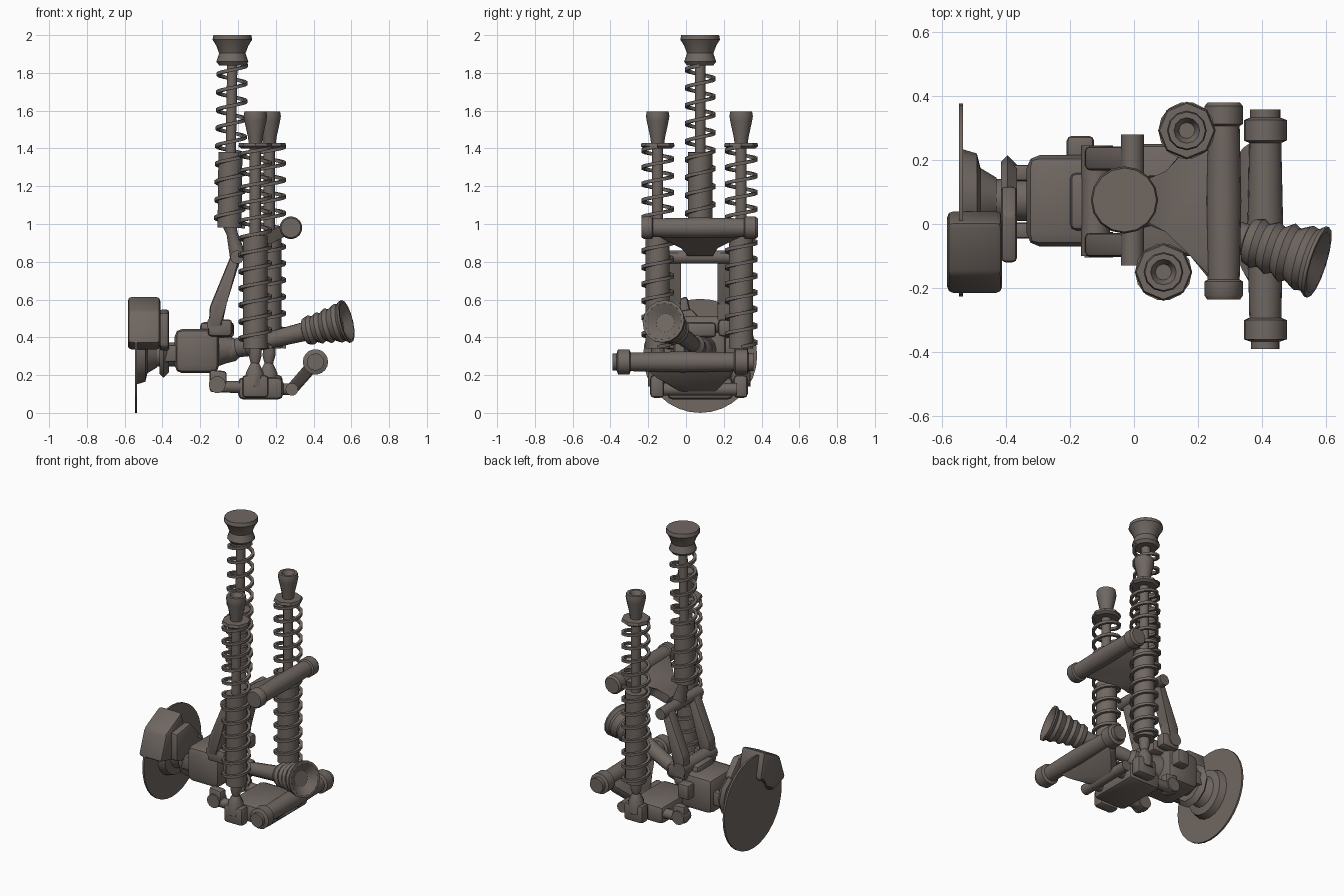
import bpy, bmesh, math
from mathutils import Vector

mat = bpy.data.materials.new("dark_metal")
mat.diffuse_color = (0.16, 0.135, 0.12, 1)


def finish(name, bm, angle=35):
    bmesh.ops.recalc_face_normals(bm, faces=bm.faces)
    me = bpy.data.meshes.new(name)
    bm.to_mesh(me)
    bm.free()
    me.shade_smooth()
    me.set_sharp_from_angle(angle=math.radians(angle))
    me.materials.append(mat)
    ob = bpy.data.objects.new(name, me)
    bpy.context.collection.objects.link(ob)
    return ob


def lathe(name, p0, p1, prof, seg=14):
    """Turned part along p0->p1; prof = (fraction, radius) pairs."""
    p0, p1 = Vector(p0), Vector(p1)
    q = (p1 - p0).to_track_quat('Z', 'Y')
    bm = bmesh.new()
    rings = []
    for t, r in prof:
        c = p0.lerp(p1, t)
        rings.append([bm.verts.new(c + q @ Vector((r * math.cos(a), r * math.sin(a), 0)))
                      for a in (2 * math.pi * i / seg for i in range(seg))])
    for a, b in zip(rings, rings[1:]):
        for i in range(seg):
            j = (i + 1) % seg
            bm.faces.new((a[i], a[j], b[j], b[i]))
    bm.faces.new(rings[0])
    bm.faces.new(rings[-1])
    return finish(name, bm)


def rod(name, p0, p1, r, r2=None, seg=14):
    return lathe(name, p0, p1, [(0, r), (1, r2 or r)], seg)


def box(name, x, y, z, bevel=0.02):
    bm = bmesh.new()
    bmesh.ops.create_cube(bm, size=1)
    for v in bm.verts:
        v.co = [(r[0] + r[1]) / 2 + c * (r[1] - r[0]) for r, c in zip((x, y, z), v.co)]
    if bevel:
        bmesh.ops.bevel(bm, geom=bm.edges[:], offset=bevel, segments=2, profile=0.5, affect='EDGES')
    return finish(name, bm)


def plate(name, pts, thick, bevel=0.015):
    """Flat polygon in space thickened both ways along its normal."""
    bm = bmesh.new()
    pts = [Vector(p) for p in pts]
    n = (pts[1] - pts[0]).cross(pts[2] - pts[0]).normalized() * thick / 2
    a = [bm.verts.new(p + n) for p in pts]
    b = [bm.verts.new(p - n) for p in pts]
    bm.faces.new(a)
    bm.faces.new(b[::-1])
    for i in range(len(pts)):
        j = (i + 1) % len(pts)
        bm.faces.new((a[i], b[i], b[j], a[j]))
    bmesh.ops.bevel(bm, geom=bm.edges[:], offset=bevel, segments=2, profile=0.5, affect='EDGES')
    return finish(name, bm)


def spring(name, p0, p1, r, turns, wire=0.009, n=14):
    """Coil with a small square-section wire."""
    p0, p1 = Vector(p0), Vector(p1)
    bm = bmesh.new()
    prev = None
    total = int(turns * n)
    for i in range(total + 1):
        a = 2 * math.pi * i / n
        c = p0.lerp(p1, i / total)
        d = Vector((math.cos(a), math.sin(a), 0))
        ring = [bm.verts.new(c + d * (r + u * wire) + Vector((0, 0, w * wire)))
                for u, w in ((-1, -1), (1, -1), (1, 1), (-1, 1))]
        if prev:
            for k in range(4):
                m = (k + 1) % 4
                bm.faces.new((prev[k], prev[m], ring[m], ring[k]))
        else:
            bm.faces.new(ring)
        prev = ring
    bm.faces.new(prev[::-1])
    return finish(name, bm)


# Tall centre shock
lathe("centre_shock_mount", (-0.03, 0.075, 1.84), (-0.03, 0.075, 2.0),
      [(0, 0.07), (0.12, 0.085), (0.4, 0.07), (0.65, 0.085), (0.85, 0.105), (1, 0.1)], 16)
rod("centre_shock_rod", (-0.04, 0.075, 1.3), (-0.03, 0.075, 1.86), 0.028)
rod("centre_shock_body", (-0.045, 0.075, 0.98), (-0.04, 0.075, 1.38), 0.065)
spring("centre_shock_spring", (-0.045, 0.075, 0.985), (-0.03, 0.075, 1.84), 0.074, 9)
lathe("centre_shock_foot", (-0.045, 0.075, 1.0), (0, 0.075, 0.83), [(0, 0.04), (0.3, 0.03), (1, 0.045)])

# Pair of shorter shocks standing on the lower arm
for tag, x, y in (("front", 0.092, -0.15), ("rear", 0.165, 0.292)):
    lathe(tag + "_shock_mount", (x, y, 1.43), (x, y, 1.595),
          [(0, 0.035), (0.2, 0.04), (0.7, 0.058), (0.85, 0.062), (1, 0.058), (1, 0.04), (0.8, 0.025)], 12)
    lathe(tag + "_spring_seat", (x, y, 1.40), (x, y, 1.43), [(0, 0.075), (0.4, 0.09), (1, 0.085)], 8)
    rod(tag + "_shock_rod", (x, y, 0.9), (x, y, 1.45), 0.03)
    rod(tag + "_shock_body", (x, y, 0.34), (x, y, 0.94), 0.065)
    spring(tag + "_shock_spring", (x, y, 0.35), (x, y, 1.41), 0.08, 12)
    lathe(tag + "_shock_foot", (x - 0.005, y, 0.14), (x, y, 0.345),
          [(0, 0.05), (0.35, 0.05), (0.6, 0.024), (0.78, 0.035), (1, 0.035)], 10)
    box(tag + "_shock_lug", (x - 0.07, x + 0.07), (y - 0.04, y + 0.035), (0.08, 0.2))

# Upper arm: pivot bar, triangular plate and hinge pin
lathe("upper_pivot_bar", (0.28, -0.235, 0.98), (0.28, 0.38, 0.98),
      [(0, 0.052), (0.02, 0.06), (0.09, 0.06), (0.1, 0.05), (0.5, 0.055), (0.88, 0.05),
       (0.89, 0.06), (0.98, 0.06), (1, 0.05)], 18)
plate("upper_arm", [(0.03, 0.0, 0.85), (0.12, -0.01, 0.9), (0.24, -0.17, 0.965), (0.31, -0.17, 1.0),
                    (0.31, 0.32, 1.0), (0.24, 0.32, 0.965), (0.12, 0.15, 0.9), (0.03, 0.15, 0.85)], 0.06)
rod("upper_hinge_pin", (-0.005, -0.13, 0.825), (-0.005, 0.28, 0.825), 0.036)

# Yoke link running down from the hinge to the gearbox
rod("yoke_cross", (-0.12, -0.1, 0.47), (-0.12, 0.245, 0.47), 0.045)
for y in (-0.065, 0.205):
    plate("yoke_leg", [(-0.035, y, 0.84), (0.03, y, 0.85), (-0.075, y, 0.58),
                       (-0.08, y, 0.45), (-0.155, y, 0.45), (-0.15, y, 0.56)], 0.075)
    box("yoke_ear", (-0.16, -0.03), (y - 0.035, y + 0.035), (0.405, 0.495))
    rod("lower_pin", (-0.11, y - 0.04, 0.15), (-0.11, y + 0.04, 0.15), 0.045)
    plate("lower_ear", [(-0.15, y, 0.11), (-0.15, y, 0.23), (-0.06, y, 0.22), (-0.06, y, 0.11)], 0.06)
    rod("lower_link", (-0.12, y, 0.14), (0.06, y, 0.135), 0.032)

# Lower arm: centre block, triangular plate and pivot bar
box("lower_block", (0.0, 0.24), (-0.1, 0.25), (0.07, 0.19), 0.03)
rod("lower_hinge_pin", (0.285, -0.12, 0.125), (0.285, 0.27, 0.125), 0.034)
for y in (-0.03, 0.18):
    rod("lower_hinge_stub", (0.2, y, 0.125), (0.3, y, 0.125), 0.032)
plate("lower_arm", [(0.28, -0.01, 0.12), (0.36, -0.15, 0.21), (0.42, -0.27, 0.28),
                    (0.42, 0.28, 0.28), (0.36, 0.24, 0.21), (0.28, 0.15, 0.12)], 0.065)
lathe("lower_pivot_bar", (0.41, -0.39, 0.27), (0.41, 0.358, 0.27),
      [(0, 0.045), (0.03, 0.045), (0.04, 0.067), (0.12, 0.067), (0.13, 0.05), (0.5, 0.056),
       (0.86, 0.05), (0.87, 0.067), (0.955, 0.067), (0.965, 0.048), (1, 0.048)], 18)

# Gearbox and hub carrier
box("gearbox", (-0.335, -0.1), (-0.07, 0.215), (0.21, 0.445), 0.04)
rod("gearbox_nose", (-0.15, 0.075, 0.33), (-0.03, 0.075, 0.34), 0.1, 0.065)
box("gearbox_lug", (-0.21, -0.125), (0.19, 0.275), (0.3, 0.4), 0.015)
box("steering_mount", (-0.2, -0.02), (-0.02, 0.16), (0.4, 0.48), 0.02)
rod("carrier_stub", (-0.48, 0.075, 0.31), (-0.3, 0.075, 0.31), 0.065)
for y in (-0.02, 0.16):
    box("carrier_rail", (-0.4, -0.3), (y - 0.025, y + 0.025), (0.27, 0.36), 0.01)
lathe("carrier_flange", (-0.415, 0.075, 0.32), (-0.365, 0.075, 0.32), [(0, 0.12), (0.4, 0.14), (1, 0.11)], 10)
plate("caliper_bracket", [(-0.39, -0.12, 0.35), (-0.39, -0.12, 0.53), (-0.39, 0.03, 0.55),
                          (-0.39, 0.12, 0.45), (-0.39, 0.05, 0.3)], 0.05)

# Brake disc, hat and caliper
lathe("brake_disc", (-0.546, 0.075, 0.302), (-0.534, 0.075, 0.302), [(0, 0.302), (1, 0.302)], 32)
lathe("brake_hat", (-0.54, 0.075, 0.31), (-0.43, 0.075, 0.31),
      [(0, 0.16), (0.45, 0.145), (0.55, 0.1), (1, 0.07)], 20)
# arc-shaped block hugging the upper front of the disc
arc = [(r * math.cos(a), r * math.sin(a)) for r, s in ((0.335, 1), (0.15, -1))
       for a in (math.radians(102 + 33 * (0.5 + s * (k / 2 - 0.5)) * 2) for k in range(3))]
plate("brake_caliper", [(-0.4975, max(-0.222, 0.075 + u), min(0.622, 0.3 + v)) for u, v in arc], 0.172, 0.02)

# Drive shaft with ribbed boots at both ends
lathe("drive_shaft", (-0.08, 0.085, 0.325), (0.575, -0.12, 0.485),
      [(0, 0.065), (0.08, 0.065), (0.12, 0.05), (0.2, 0.058), (0.24, 0.04), (0.3, 0.043), (0.66, 0.05),
       (0.67, 0.07), (0.71, 0.08), (0.74, 0.07), (0.78, 0.085), (0.81, 0.075), (0.85, 0.095), (0.88, 0.085),
       (0.93, 0.105), (0.96, 0.1), (0.985, 0.115), (1, 0.115), (1, 0.1), (0.95, 0.05)], 16)
